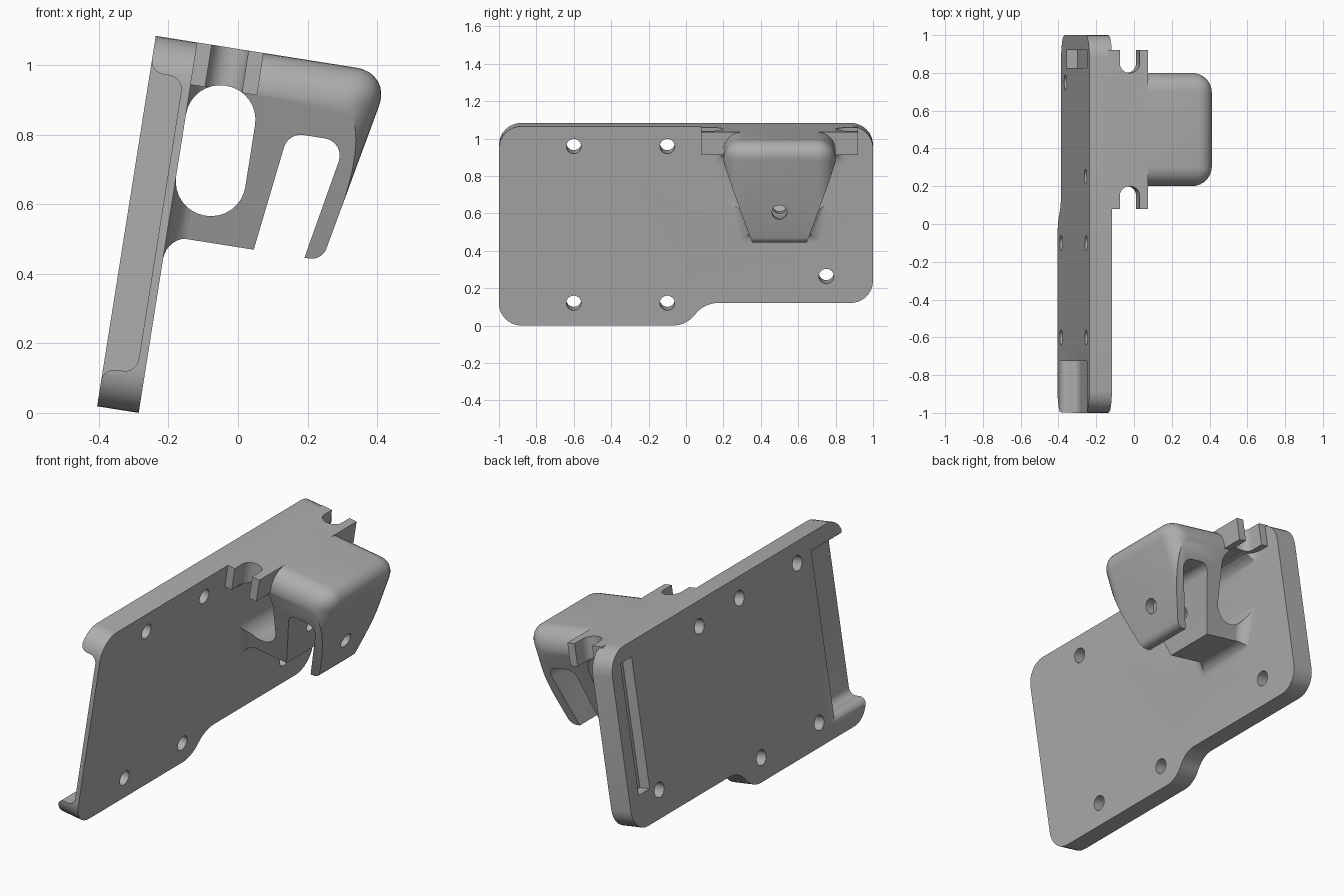
import bpy, bmesh, math
from mathutils import Vector, Matrix

old = bpy.data.objects.get("Cube")
if old:
    bpy.data.objects.remove(old, do_unlink=True)

# Parts are built upright (x = depth, y = along, z = height) and tilted at the end
THICK, HIGH, MID = 0.121, 1.078, 0.5
TILT = math.radians(9)

grey = bpy.data.materials.new("plain_grey")
grey.use_nodes = True
colour = (0.42, 0.42, 0.42, 1)
grey.diffuse_color = colour
grey.node_tree.nodes["Principled BSDF"].inputs["Base Color"].default_value = colour


def rounded(corners, steps=8):
    """Outline from (u, v, radius) corners, each turned into an arc."""
    out = []
    for i, (u, v, r) in enumerate(corners):
        c = Vector((u, v))
        if r == 0:
            out.append(c)
            continue
        a = (Vector(corners[i - 1][:2]) - c).normalized()
        b = (Vector(corners[(i + 1) % len(corners)][:2]) - c).normalized()
        half = a.angle(b) / 2
        centre = c + (a + b).normalized() * r / math.sin(half)
        start = c + a * r / math.tan(half) - centre
        end = c + b * r / math.tan(half) - centre
        sweep = math.atan2(start.x * end.y - start.y * end.x, start.dot(end))
        for k in range(steps + 1):
            out.append(centre + Matrix.Rotation(sweep * k / steps, 2) @ start)
    return out


def place(u, v, w, axis):
    return {"x": (w, u, v), "y": (u, w, v), "z": (u, v, w)}[axis]


def loft(name, sections, axis):
    """Skin a list of (outline, position) sections along an axis."""
    bm = bmesh.new()
    rings = [[bm.verts.new(place(p[0], p[1], w, axis)) for p in pts] for pts, w in sections]
    bm.faces.new(rings[0])
    bm.faces.new(rings[-1])
    for a, b in zip(rings, rings[1:]):
        for i in range(len(a)):
            bm.faces.new((a[i - 1], a[i], b[i], b[i - 1]))
    bmesh.ops.recalc_face_normals(bm, faces=bm.faces)
    mesh = bpy.data.meshes.new(name)
    bm.to_mesh(mesh)
    bm.free()
    mesh.materials.append(grey)
    obj = bpy.data.objects.new(name, mesh)
    bpy.context.collection.objects.link(obj)
    return obj


def prism(name, pts, axis, lo, hi):
    return loft(name, [(pts, lo), (pts, hi)], axis)


def combine(target, tool, operation):
    mod = target.modifiers.new(operation, 'BOOLEAN')
    mod.operation, mod.solver, mod.object = operation, 'EXACT', tool
    bpy.context.view_layer.objects.active = target
    bpy.ops.object.modifier_apply(modifier=mod.name)
    bpy.data.objects.remove(tool, do_unlink=True)


def bevel(obj, test, size, steps):
    """Round every edge whose two ends pass the test."""
    bm = bmesh.new()
    bm.from_mesh(obj.data)
    edges = [e for e in bm.edges if test(e.verts[0].co, e.verts[1].co)]
    bmesh.ops.bevel(bm, geom=edges, offset=size, offset_type='OFFSET',
                    segments=steps, profile=0.5, affect='EDGES')
    bm.to_mesh(obj.data)
    bm.free()


def drill(target, y, z, lo, hi):
    ring = [(y + 0.04 * math.cos(k * math.tau / 24), z + 0.04 * math.sin(k * math.tau / 24))
            for k in range(24)]
    combine(target, prism("drill", ring, "x", lo, hi), 'DIFFERENCE')


# Back plate with stepped lower edge
plate = prism("mount_plate", rounded([
    (-1, 0, 0.12), (0, 0, 0.15), (0.1, 0.122, 0.15), (1, 0.122, 0.12),
    (1, HIGH, 0.12), (-1, HIGH, 0.12)]), "x", 0, THICK)

# Open recess at one end, leaving a rounded hook above and below
recess = rounded([(-0.05, 0.06, 0), (-0.001, 0.06, 0), (-0.001, 0.112, 0.04),
                  (0.097, 0.112, 0.04), (0.097, 0.972, 0.04), (-0.001, 0.972, 0.04),
                  (-0.001, 1.025, 0), (-0.05, 1.025, 0)])
combine(plate, prism("recess", recess, "y", -1.1, -0.725), 'DIFFERENCE')

# Narrow slot at the other end
slot = [(-0.05, 0.3), (0.06, 0.3), (0.06, 1.0), (-0.05, 1.0)]
combine(plate, prism("strap_slot", slot, "y", 0.825, 0.92), 'DIFFERENCE')

# Clip body: soft-cornered block trimmed to a taper
clip = prism("clip", [(0.1, 0.515), (0.573, 0.515), (0.685, HIGH), (0.1, HIGH)],
             "y", 0.2, 0.8)


def soft(a, b):
    top = min(a.z, b.z) > 1
    front = min(a.x, b.x) > 0.5
    along_y = abs(a.y - b.y) > 0.1
    return (top and front) or (top and not along_y) or (front and not along_y)


bevel(clip, soft, 0.1, 8)
taper = [(MID - 0.122, 0.45), (MID + 0.122, 0.45), (MID + 0.302, 0.965),
         (MID + 0.302, 1.2), (MID - 0.302, 1.2), (MID - 0.302, 0.965)]
combine(clip, prism("taper", taper, "x", 0, 1), 'INTERSECT')
bevel(clip, lambda a, b: max(a.z, b.z) < 0.517 and min(a.x, b.x) > 0.56, 0.035, 5)

# Concave flare where the clip meets the plate
R = 0.07
sections = []
for k in range(-1, 9):
    t = max(k, 0) * math.pi / 16
    d = R * (1 - math.sin(t)) - 0.003
    depth = 0.1 if k < 0 else THICK + R * (1 - math.cos(t))
    low, high = 0.147 + d, 0.298 + d
    sections.append(([(MID - low, 0.515 - d), (MID + low, 0.515 - d), (MID + high, 0.955),
                      (MID + high, 1.06), (MID - high, 1.06), (MID - high, 0.955)], depth))
combine(clip, loft("flare", sections, "x"), 'UNION')

# Side wings with round-ended notches
wings = [(0.1, 0.955), (0.314, 0.955), (0.314, HIGH), (0.1, HIGH)]
combine(clip, prism("wings", wings, "y", 0.08, 0.92), 'UNION')
for side in (-1, 1):
    notch = rounded([(0.163, MID + side * 0.6, 0), (0.163, MID + side * 0.3, 0.052),
                     (0.27, MID + side * 0.3, 0.052), (0.27, MID + side * 0.6, 0)])
    combine(clip, prism("notch", notch, "z", 0.85, 1.2), 'DIFFERENCE')

combine(plate, clip, 'UNION')

# Rounded window and hook gap through the clip
window = rounded([(THICK, 0.59, 0.099), (0.322, 0.59, 0.099),
                  (0.322, 0.968, 0.099), (THICK, 0.968, 0.099)])
combine(plate, prism("window", window, "y", 0, 0.99), 'DIFFERENCE')
gap = rounded([(0.361, 0.415, 0), (0.42, 0.863, 0.05), (0.587, 0.863, 0.05), (0.503, 0.415, 0)])
combine(plate, prism("hook_gap", gap, "y", 0, 0.99), 'DIFFERENCE')

# Screw holes in the plate, and one across the clip
for y, z in [(-0.6, 0.97), (-0.1, 0.97), (0.25, 0.95),
             (-0.6, 0.122), (-0.1, 0.122), (0.75, 0.267)]:
    drill(plate, y, z, -0.1, 0.135)
drill(plate, MID, 0.69, 0.25, 0.9)

# Lean the finished part
plate.data.transform(Matrix.Translation((-0.405, 0, 0.019)) @ Matrix.Rotation(TILT, 4, 'Y'))
bpy.ops.object.select_all(action='DESELECT')
plate.select_set(True)
bpy.context.view_layer.objects.active = plate
bpy.ops.object.shade_smooth_by_angle(angle=math.radians(30))
